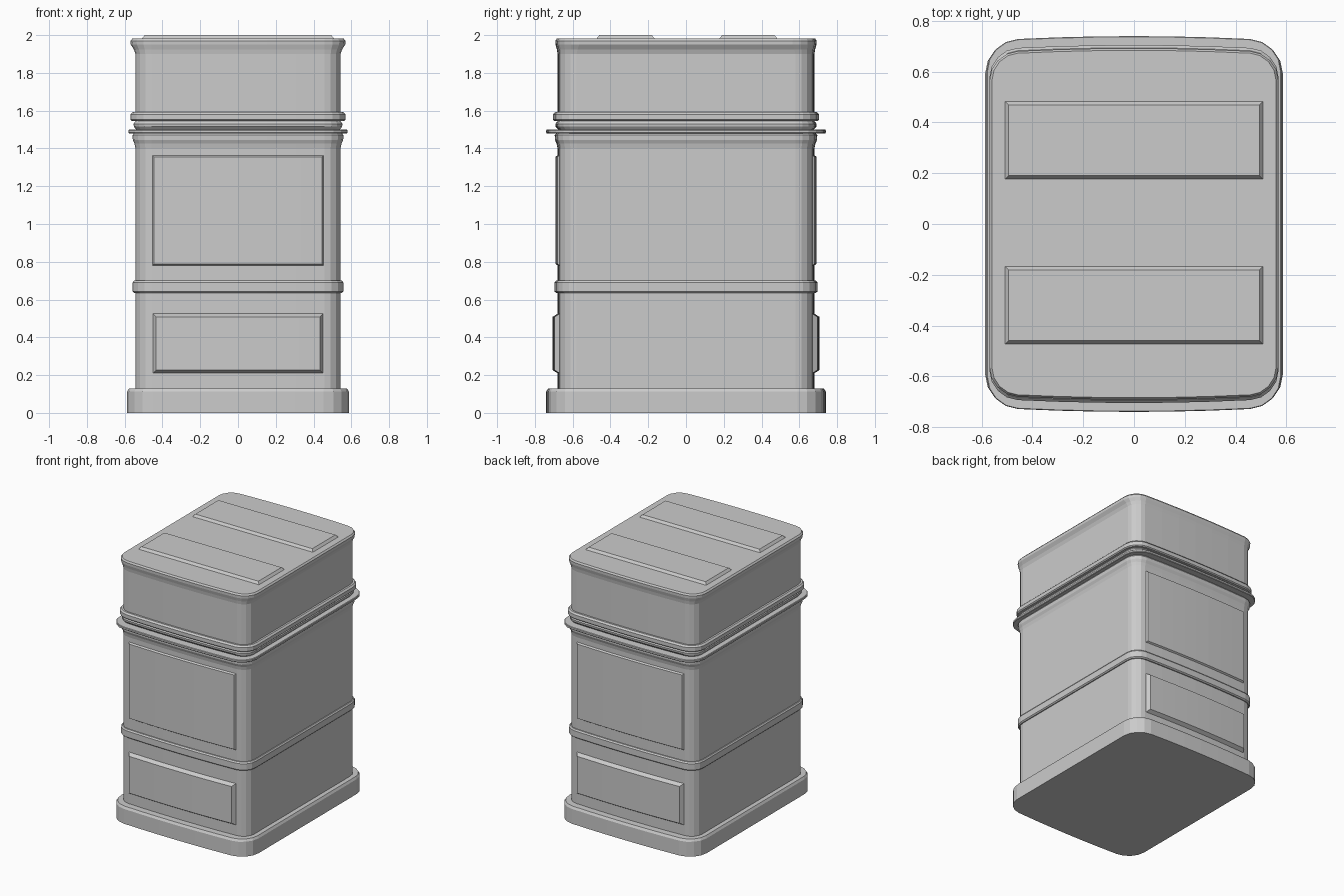
import bpy, bmesh
from math import sin, cos, pi

if "Cube" in bpy.data.objects:
    bpy.data.objects.remove(bpy.data.objects["Cube"])

grey = bpy.data.materials.new("plain grey")
grey.use_nodes = True
grey.diffuse_color = (0.6, 0.6, 0.6, 1)
grey.node_tree.nodes["Principled BSDF"].inputs["Base Color"].default_value = (0.6, 0.6, 0.6, 1)

HX, HY, BOW = 0.543, 0.68, 0.016   # body half sizes and bulge of front and back


def bulge(x):
    return BOW * (1 - min(1, (x / HX) ** 2))


def finish(name, bm):
    bmesh.ops.remove_doubles(bm, verts=bm.verts, dist=0.0001)
    bmesh.ops.recalc_face_normals(bm, faces=bm.faces)
    mesh = bpy.data.meshes.new(name)
    bm.to_mesh(mesh)
    bm.free()
    mesh.materials.append(grey)
    obj = bpy.data.objects.new(name, mesh)
    bpy.context.collection.objects.link(obj)
    return obj


def outline(hx, hy, r, steps=4, cuts=6):
    """Rounded rectangle whose front and back edges bulge outward."""
    cx, cy = hx - r, hy - BOW - r
    quarter = [(cx + r * cos(i * pi / 2 / steps), cy + r * sin(i * pi / 2 / steps))
               for i in range(steps + 1)]
    edge = [(cx * (1 - 2 * i / cuts), hy - BOW) for i in range(1, cuts)]
    half = quarter + edge + [(-x, y) for x, y in reversed(quarter)]
    half = [(x, y + bulge(x)) for x, y in half]
    return half + [(-x, -y) for x, y in half]


def tier(name, levels, r=0.085):
    """Stack outlines; each level is height, extra in x, extra in y."""
    bm = bmesh.new()
    rings = [[bm.verts.new((x, y, z)) for x, y in outline(HX + ex, HY + ey, r + ex)]
             for z, ex, ey in levels]
    n = len(rings[0])
    for a, b in zip(rings, rings[1:]):
        for i in range(n):
            j = (i + 1) % n
            bm.faces.new((a[i], a[j], b[j], b[i]))
    bm.faces.new(rings[0])
    bm.faces.new(rings[-1])
    return finish(name, bm)


def panel(name, w, v0, v1, low, high, inset, place, cuts=8):
    """Raised panel with a sloping border, set on a surface by place(u, v, height)."""
    bm = bmesh.new()
    inner = w - inset
    columns = [[(-w, v, low) for v in (v0, v0, v1, v1)]]
    for i in range(cuts + 1):
        u = inner * (2 * i / cuts - 1)
        columns.append([(u, v0, low), (u, v0 + inset, high), (u, v1 - inset, high), (u, v1, low)])
    columns.append([(w, v, low) for v in (v0, v0, v1, v1)])
    grid = [[bm.verts.new(place(*p)) for p in col] for col in columns]
    for a, b in zip(grid, grid[1:]):
        for k in range(3):
            bm.faces.new((a[k], b[k], b[k + 1], a[k + 1]))
    # closed underside
    bm.faces.new([c[0] for c in grid] + [c[3] for c in reversed(grid)])
    return finish(name, bm)


# Plinth and lower cabinet
tier("plinth", [(0, .044, .06), (.113, .044, .06), (.13, .034, .05)], r=0.09)
tier("lower_body", [(.13, 0, 0), (.65, 0, 0)])
tier("waist_band", [(.635, .007, .008), (.643, .015, .017), (.69, .015, .017), (.70, .008, .009)])

# Upper cabinet with a flared shoulder
tier("upper_body", [(.69, 0, 0), (1.40, 0, 0), (1.425, .005, .005), (1.445, .014, .014),
                    (1.47, .015, .015), (1.48, .008, .008)])
tier("ledge", [(1.48, .034, .057), (1.484, .038, .06), (1.496, .038, .06), (1.50, .034, .057)])
tier("neck", [(1.50, -.004, -.004), (1.515, .008, .01), (1.53, .01, .012), (1.545, 0, 0)])
tier("cornice", [(1.545, .018, .018), (1.552, .026, .025), (1.58, .026, .025), (1.592, .014, .014)])

# Head with a flared rim
tier("head", [(1.57, 0, 0), (1.90, 0, 0), (1.925, .009, .004), (1.95, .025, .011),
              (1.97, .026, .012), (1.982, .016, .004)])

# Panels on the front and the back
for side, s in (("front", -1), ("back", 1)):
    def on_wall(u, v, h, s=s):
        return (u, s * (HY - BOW + bulge(u) + h), v)
    panel(side + "_upper_panel", .453, .78, 1.365, -.002, .012, .009, on_wall)
    panel(side + "_lower_panel", .45, .21, .525, 0, .027, .017, on_wall)

# Raised slabs on the top
for name, y in (("front_top_slab", -.32), ("back_top_slab", .33)):
    panel(name, .51, y - .155, y + .155, 1.98, 2.0, .016, lambda u, v, h: (u, v, h), cuts=1)
